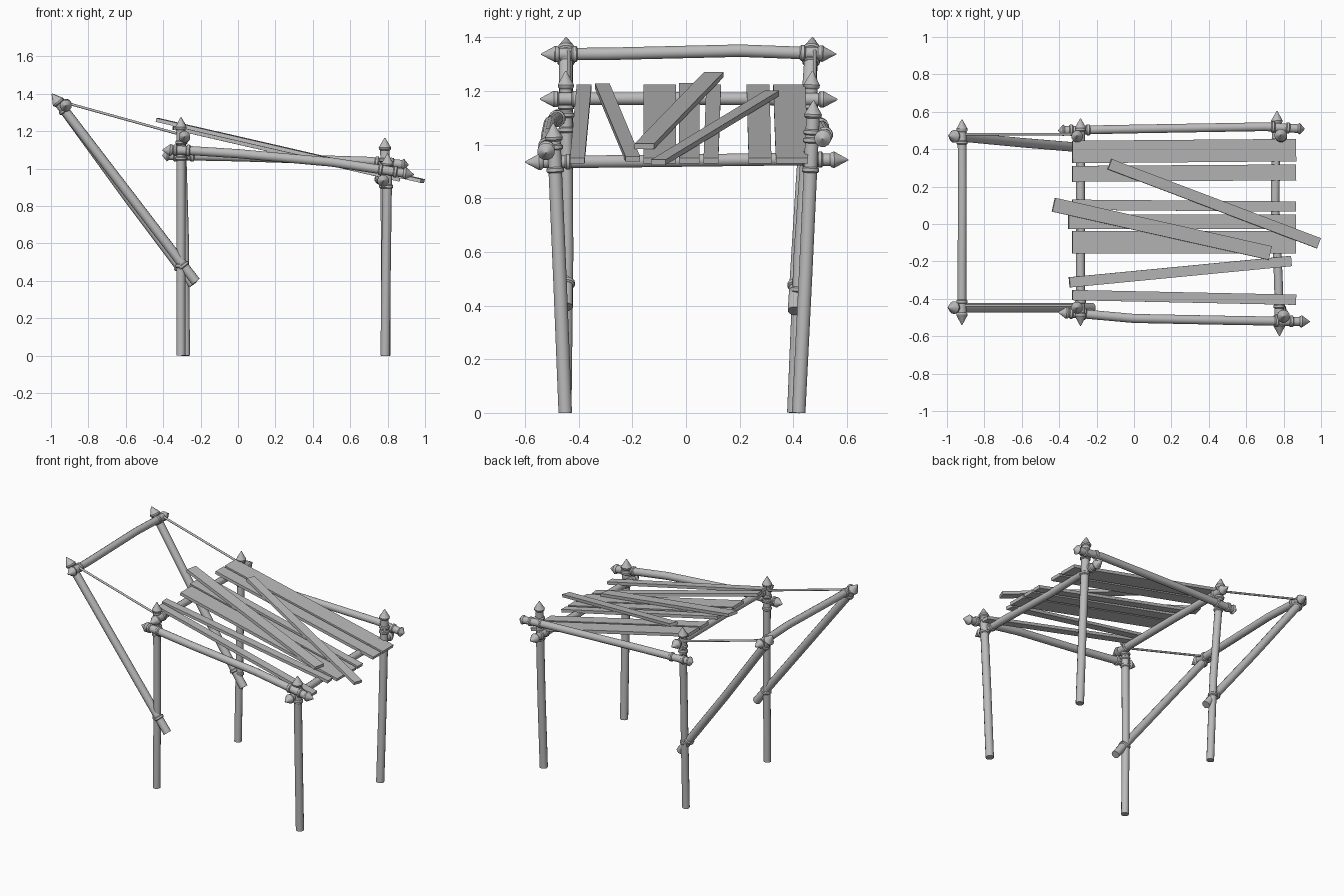
import bpy, bmesh, math
from mathutils import Vector

if "Cube" in bpy.data.objects:
    bpy.data.objects.remove(bpy.data.objects["Cube"], do_unlink=True)

mat = bpy.data.materials.new("plain grey")
mat.use_nodes = True
GREY = (0.5, 0.5, 0.5, 1)
mat.diffuse_color = GREY
mat.node_tree.nodes["Principled BSDF"].inputs["Base Color"].default_value = GREY


def finish(name, bm, smooth=True):
    bmesh.ops.recalc_face_normals(bm, faces=bm.faces)
    me = bpy.data.meshes.new(name)
    bm.to_mesh(me)
    bm.free()
    ob = bpy.data.objects.new(name, me)
    bpy.context.collection.objects.link(ob)
    me.materials.append(mat)
    if smooth:
        bpy.ops.object.select_all(action='DESELECT')
        ob.select_set(True)
        bpy.context.view_layer.objects.active = ob
        bpy.ops.object.shade_smooth_by_angle(angle=math.radians(35))
    return ob


def tube(bm, stations, d, sides=12):
    """Skin circles (centre, radius) set square to direction d."""
    u = d.orthogonal().normalized()
    v = d.cross(u)
    loops = []
    for c, r in stations:
        loops.append([bm.verts.new(c + r * (math.cos(a) * u + math.sin(a) * v))
                      for a in (math.tau * i / sides for i in range(sides))])
    for a, b in zip(loops, loops[1:]):
        for i in range(sides):
            j = (i + 1) % sides
            bm.faces.new((a[i], a[j], b[j], b[i]))
    bm.faces.new(loops[0])
    bm.faces.new(loops[-1])


def pole(name, path, r, spikes=(True, True), bands=(), length=0.062):
    """Round timber along a path, with carved points and rope bands at distances from the end."""
    pts = [Vector(p) for p in path]
    d = (pts[-1] - pts[0]).normalized()
    bm = bmesh.new()

    def end(p, inward, spiked):
        if not spiked:
            return [(p, r)]
        return [(p, 0.002), (p + inward * length * 0.85, r * 1.32),
                (p + inward * length, r * 1.25), (p + inward * (length + 0.006), r)]

    stations = end(pts[0], (pts[1] - pts[0]).normalized(), spikes[0])
    stations += [(p, r) for p in pts[1:-1]]
    stations += end(pts[-1], (pts[-2] - pts[-1]).normalized(), spikes[1])[::-1]
    tube(bm, stations, d)

    # Rope bands, negative distances count from the far end
    total = sum((b - a).length for a, b in zip(pts, pts[1:]))
    for dist in bands:
        s = dist if dist >= 0 else total + dist
        for a, b in zip(pts, pts[1:]):
            seg = (b - a).length
            if s <= seg:
                break
            s -= seg
        t = (b - a).normalized()
        c = a + t * s
        tube(bm, [(c - t * 0.011, r * 1.02), (c - t * 0.006, r * 1.28),
                  (c + t * 0.006, r * 1.28), (c + t * 0.011, r * 1.02)], t)
    return finish(name, bm)


def plank(name, x0, y0, x1, y1, width, lift=0.0):
    """Flat board lying on the sloping roof line."""
    def on_roof(x, y):
        return Vector((x, y, 1.215 - 0.23 * (x + 0.33) + lift))
    a, b = on_roof(x0, y0), on_roof(x1, y1)
    d = (b - a).normalized()
    side = Vector((-d.y, d.x, 0)).normalized() * width / 2
    up = Vector((0.22, 0, 0.975)) * 0.01
    bm = bmesh.new()
    ends = [[bm.verts.new(p + i * side + j * up)
             for i, j in ((-1, -1), (1, -1), (1, 1), (-1, 1))] for p in (a, b)]
    for i in range(4):
        j = (i + 1) % 4
        bm.faces.new((ends[0][i], ends[0][j], ends[1][j], ends[1][i]))
    bm.faces.new(ends[0])
    bm.faces.new(ends[1])
    return finish(name, bm, smooth=False)


# Upright posts
POST = (False, True)
pole("front_right_post", [(-0.305, -0.45, 0), (-0.305, -0.443, 0.6), (-0.305, -0.448, 1.275)],
     0.024, POST, (0.48, -0.135, -0.165, -0.22))
pole("back_right_post", [(-0.28, 0.40, 0), (-0.285, 0.425, 0.6), (-0.305, 0.472, 1.275)],
     0.024, POST, (0.46, -0.135, -0.17, -0.22))
pole("front_left_post", [(0.787, -0.45, 0), (0.792, -0.47, 0.5), (0.80, -0.495, 1.08)],
     0.026, POST, (-0.09, -0.175))
pole("back_left_post", [(0.79, 0.42, 0), (0.79, 0.445, 0.5), (0.785, 0.476, 1.165)],
     0.026, POST, (-0.12, -0.15, -0.26))

# Cross beams, running front to back
ENDS = (0.105, 0.16, -0.105, -0.16)
pole("awning_beam", [(-0.92, -0.54, 1.337), (-0.92, -0.3, 1.338), (-0.918, 0.2, 1.35),
                     (-0.92, 0.56, 1.337)], 0.024, bands=(0.055, 0.125, -0.055, -0.125))
pole("high_beam", [(-0.286, -0.545, 1.17), (-0.286, 0, 1.172), (-0.286, 0.565, 1.168)],
     0.024, bands=(0.06, 0.13, -0.06, -0.13))
pole("low_beam", [(0.778, -0.6, 0.935), (0.772, -0.3, 0.937), (0.754, 0.1, 0.942),
                  (0.758, 0.35, 0.945), (0.765, 0.605, 0.943)], 0.024, bands=ENDS)

# Side rails
pole("front_rail", [(-0.405, -0.472, 1.10), (-0.28, -0.48, 1.098), (0, -0.505, 1.08),
                    (0.5, -0.515, 1.035), (0.94, -0.522, 0.968)], 0.025,
     bands=(0.07, 0.14, -0.10, -0.18), length=0.05)
pole("back_rail", [(-0.405, 0.50, 1.07), (0, 0.508, 1.062), (0.7, 0.52, 1.04),
                   (0.912, 0.508, 1.02)], 0.024, bands=(0.07, 0.16, -0.09, -0.17), length=0.03)

# Slanted awning braces and their stay ropes
pole("front_brace", [(-0.225, -0.447, 0.395), (-0.995, -0.447, 1.40)], 0.026, POST, (0.11, -0.11))
pole("back_brace", [(-0.24, 0.405, 0.38), (-0.6, 0.435, 0.86), (-0.992, 0.472, 1.40)],
     0.026, POST, (0.12, -0.11))
for name, y in (("front_stay_rope", -0.437), ("back_stay_rope", 0.48)):
    pole(name, [(-0.92, y, 1.352), (-0.30, y, 1.18)], 0.007, (False, False))

# Roof planks: a loose bottom layer and two thrown across the top
BOARDS = [(0.385, 0.395, 0.12), (0.268, 0.276, 0.085), (0.103, 0.093, 0.055),
          (0.012, 0.012, 0.075), (-0.098, -0.098, 0.12), (-0.38, -0.405, 0.055)]
for i, (y0, y1, w) in enumerate(BOARDS):
    plank(f"roof_plank_{i + 1}", -0.35 if i == 3 else -0.33, y0, 0.865, y1, w)
plank("skewed_plank", -0.345, -0.312, 0.84, -0.198, 0.055)
plank("top_plank_right", -0.43, 0.103, 0.727, -0.155, 0.075, 0.022)
plank("top_plank_left", -0.13, 0.32, 0.987, -0.103, 0.058, 0.022)
